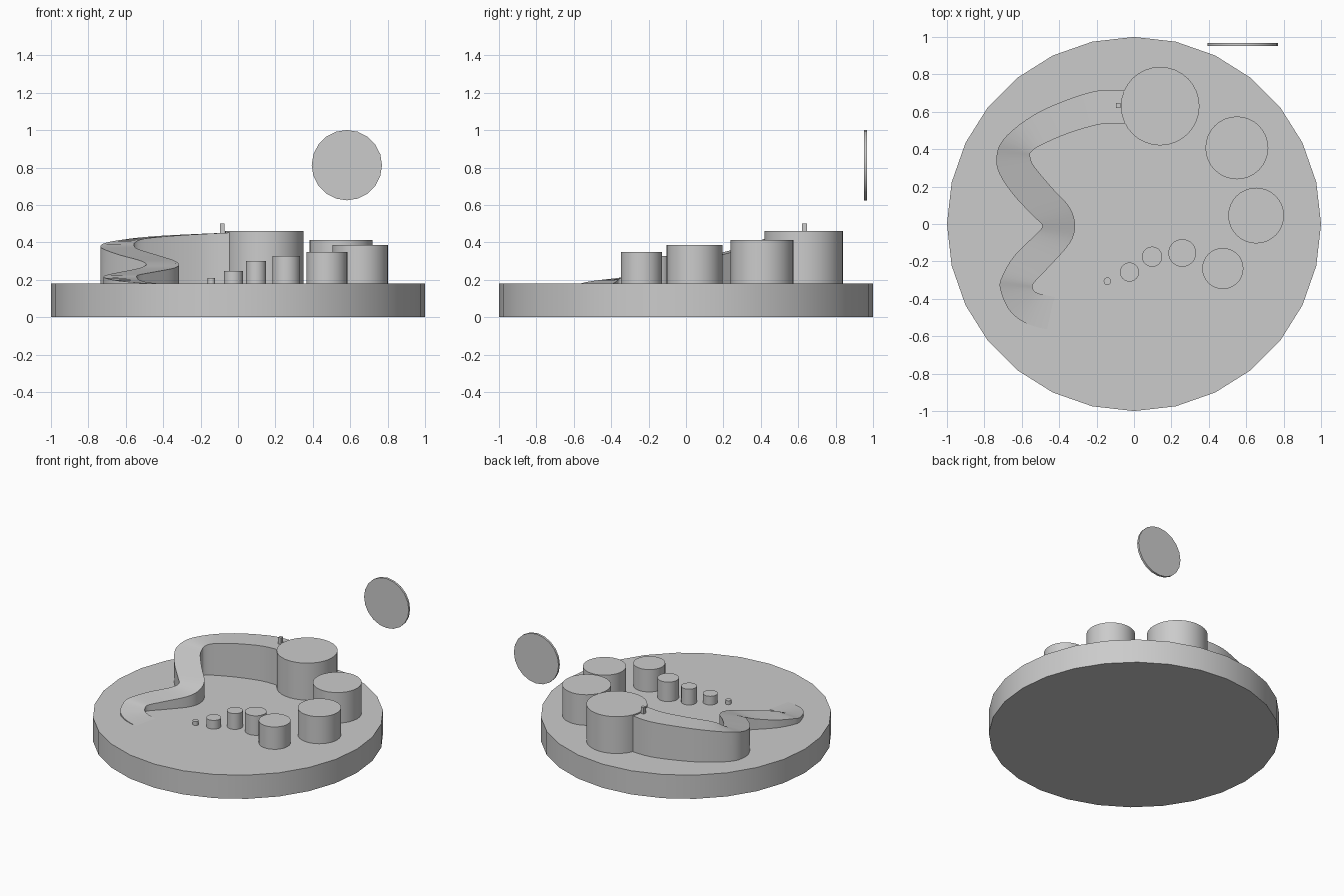
import bpy, bmesh
from math import radians, pi

if "Cube" in bpy.data.objects:
    bpy.data.objects.remove(bpy.data.objects["Cube"])


def finish(obj, name):
    obj.name = name
    bpy.ops.object.select_all(action='DESELECT')
    obj.select_set(True)
    bpy.context.view_layer.objects.active = obj
    bpy.ops.object.shade_smooth_by_angle(angle=radians(30))
    return obj


def cylinder(name, x, y, r, z0, z1, sides):
    bpy.ops.mesh.primitive_cylinder_add(vertices=sides, radius=r, depth=z1 - z0,
                                        location=(x, y, (z0 + z1) / 2))
    return finish(bpy.context.object, name)


# Round base
BASE_TOP = 0.18
cylinder("base", 0, 0, 1.0, 0, BASE_TOP, 28)

# Ring of stepping columns: x, y, radius, top height
columns = [
    (0.14, 0.63, 0.21, 0.46), (0.55, 0.407, 0.168, 0.412),
    (0.653, 0.045, 0.149, 0.386), (0.475, -0.238, 0.11, 0.35),
    (0.258, -0.155, 0.074, 0.328), (0.097, -0.175, 0.054, 0.30),
    (-0.024, -0.257, 0.051, 0.246), (-0.142, -0.306, 0.02, 0.21),
]
for i, (x, y, r, top) in enumerate(columns):
    cylinder(f"column_{i + 1}", x, y, r, BASE_TOP - 0.01, top, 32)

# Winding ramp: outer x, y, inner x, y, height
rows = [
    (-0.03, 0.712, -0.03, 0.535, 0.453),
    (-0.20, 0.712, -0.17, 0.535, 0.446),
    (-0.42, 0.640, -0.35, 0.485, 0.435),
    (-0.58, 0.555, -0.50, 0.420, 0.420),
    (-0.70, 0.450, -0.55, 0.385, 0.400),
    (-0.735, 0.36, -0.555, 0.36, 0.382),
    (-0.72, 0.270, -0.535, 0.31, 0.365),
    (-0.64, 0.150, -0.44, 0.195, 0.335),
    (-0.53, 0.035, -0.345, 0.09, 0.305),
    (-0.49, -0.01, -0.315, -0.01, 0.283),
    (-0.53, -0.06, -0.345, -0.105, 0.262),
    (-0.64, -0.17, -0.46, -0.235, 0.240),
    (-0.705, -0.28, -0.535, -0.315, 0.225),
    (-0.715, -0.35, -0.54, -0.345, 0.212),
    (-0.66, -0.47, -0.525, -0.365, 0.198),
    (-0.55, -0.542, -0.475, -0.38, 0.186),
    (-0.37, -0.58, -0.36, -0.40, 0.174),
]


def smooth_rows(pts, steps):
    out = []
    for i in range(len(pts) - 1):
        a, b, c, d = (pts[max(0, min(len(pts) - 1, i + k))] for k in (-1, 0, 1, 2))
        for s in range(steps):
            t = s / steps
            out.append([0.5 * (2 * q + (r - p) * t + (2 * p - 5 * q + 4 * r - w) * t ** 2
                               + (3 * q - p - 3 * r + w) * t ** 3)
                        for p, q, r, w in zip(a, b, c, d)])
    return out + [pts[-1]]


bm = bmesh.new()
sections = []
for ox, oy, ix, iy, z in smooth_rows(rows, 4):
    sections.append([bm.verts.new(p) for p in
                     ((ox, oy, 0.16), (ox, oy, z), (ix, iy, z), (ix, iy, 0.16))])
for a, b in zip(sections, sections[1:]):
    for k in range(4):
        n = (k + 1) % 4
        bm.faces.new((a[k], a[n], b[n], b[k]))
bm.faces.new(sections[0])
bm.faces.new(sections[-1])
bmesh.ops.recalc_face_normals(bm, faces=bm.faces)
mesh = bpy.data.meshes.new("ramp")
bm.to_mesh(mesh)
bm.free()
ramp = bpy.data.objects.new("ramp", mesh)
bpy.context.collection.objects.link(ramp)
finish(ramp, "ramp")

# Small post at the head of the ramp
bpy.ops.mesh.primitive_cube_add(size=1, location=(-0.085, 0.633, 0.47))
post = bpy.context.object
post.name = "post"
post.scale = (0.024, 0.026, 0.06)

# Upright floating disc
disc = cylinder("floating_disc", 0, 0, 0.188, -0.008, 0.008, 20)
disc.rotation_euler = (pi / 2, 0, 0)
disc.location = (0.582, 0.959, 0.813)
